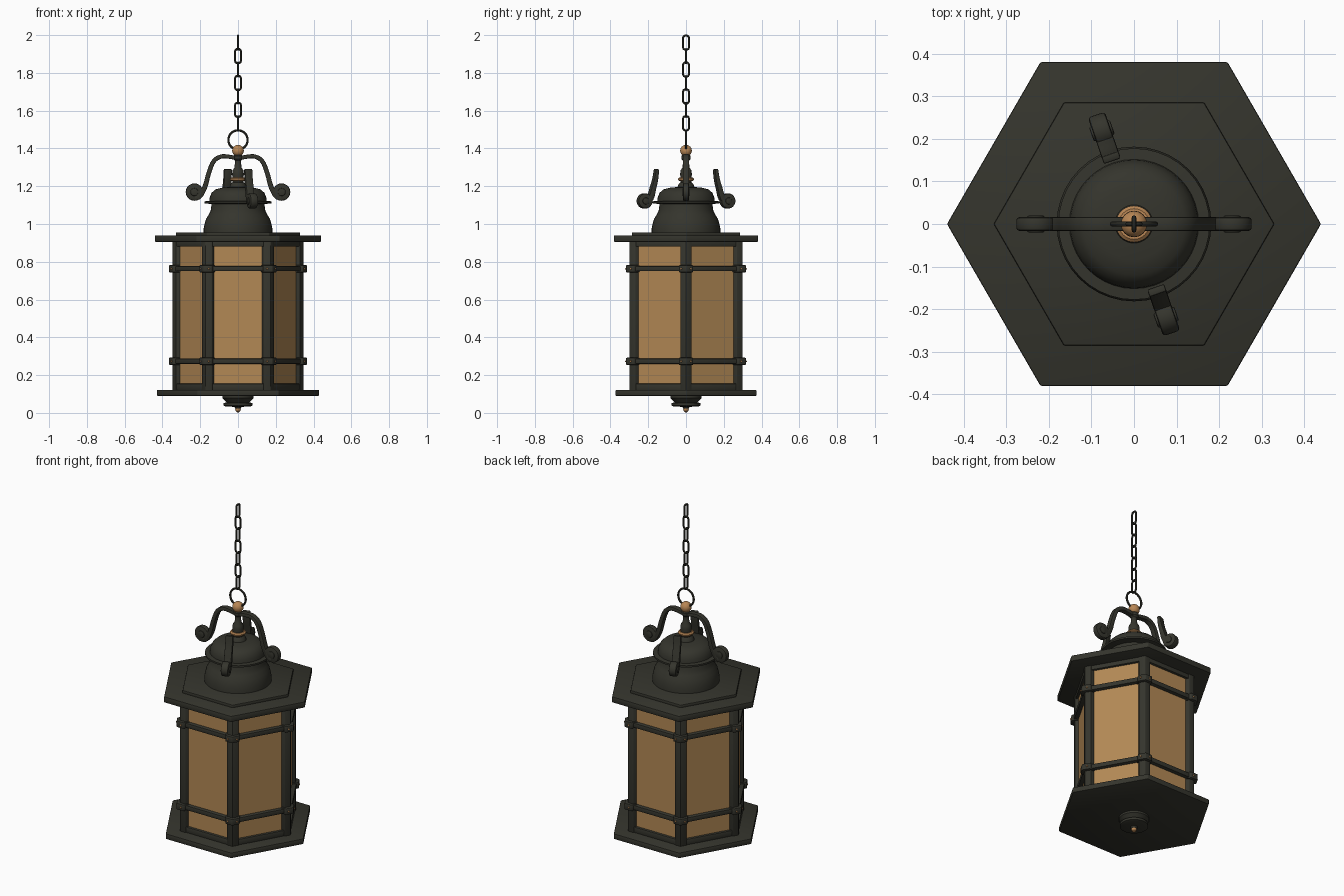
import bpy, bmesh, math
from math import sin, cos, pi, radians
from mathutils import Matrix, Vector

cube = bpy.data.objects.get("Cube")
if cube:
    bpy.data.objects.remove(cube)


def material(name, rgb):
    m = bpy.data.materials.new(name)
    m.use_nodes = True
    m.diffuse_color = (*rgb, 1)
    bsdf = m.node_tree.nodes["Principled BSDF"]
    bsdf.inputs["Base Color"].default_value = (*rgb, 1)
    bsdf.inputs["Roughness"].default_value = 0.6
    return m


IRON = material("dark_iron", (0.035, 0.035, 0.026))
GLASS = material("amber_glass", (0.45, 0.25, 0.09))
BRASS = material("brass", (0.48, 0.24, 0.09))


def finish(bm, name, mat, bevel=0.0, matrix=None):
    """Turn a bmesh into an object with smooth faces and sharp hard edges."""
    bmesh.ops.recalc_face_normals(bm, faces=bm.faces)
    if bevel:
        hard = [e for e in bm.edges if e.calc_face_angle(0) > radians(40)]
        bmesh.ops.bevel(bm, geom=hard, offset=bevel, segments=2, profile=0.5,
                        affect='EDGES', clamp_overlap=True)
    if matrix:
        bm.transform(matrix)
    for f in bm.faces:
        f.smooth = True
    for e in bm.edges:
        e.smooth = e.calc_face_angle(0) < radians(35)
    mesh = bpy.data.meshes.new(name)
    bm.to_mesh(mesh)
    bm.free()
    mesh.materials.append(mat)
    ob = bpy.data.objects.new(name, mesh)
    bpy.context.collection.objects.link(ob)
    return ob


def prism(name, outline, z0, z1, mat, bevel=0.0, matrix=None):
    """Extrude a flat outline between two heights."""
    bm = bmesh.new()
    base = bm.faces.new([bm.verts.new((x, y, z0)) for x, y in outline])
    new = bmesh.ops.extrude_face_region(bm, geom=[base])["geom"]
    bmesh.ops.translate(bm, vec=(0, 0, z1 - z0),
                        verts=[v for v in new if isinstance(v, bmesh.types.BMVert)])
    return finish(bm, name, mat, bevel, matrix)


def hexagon(r):
    return [(r * cos(k * pi / 3), r * sin(k * pi / 3)) for k in range(6)]


def lathe(name, profile, mat, steps=40):
    """Spin (radius, height) points around the vertical axis."""
    bm = bmesh.new()
    vs = [bm.verts.new((r, 0, z)) for r, z in profile]
    es = [bm.edges.new(p) for p in zip(vs, vs[1:])]
    bmesh.ops.spin(bm, geom=vs + es, cent=(0, 0, 0), axis=(0, 0, 1),
                   angle=2 * pi, steps=steps, use_duplicate=False)
    bmesh.ops.remove_doubles(bm, verts=bm.verts, dist=1e-5)
    return finish(bm, name, mat)


def ball(name, r, loc, mat):
    bm = bmesh.new()
    bmesh.ops.create_uvsphere(bm, u_segments=20, v_segments=12, radius=r,
                              matrix=Matrix.Translation(loc))
    return finish(bm, name, mat)


def loop_tube(name, path, wire, z, turn, mat, sides=8):
    """Sweep a round wire along a closed path in the xz plane."""
    bm = bmesh.new()
    n = len(path)
    rings = []
    for i, (x, h) in enumerate(path):
        t = (Vector(path[(i + 1) % n]) - Vector(path[i - 1])).normalized()
        ring = []
        for k in range(sides):
            a = 2 * pi * k / sides
            out, side = wire * cos(a), wire * sin(a)
            ring.append(bm.verts.new((x + t.y * out, side, h - t.x * out)))
        rings.append(ring)
    for i in range(n):
        a, b = rings[i], rings[(i + 1) % n]
        for k in range(sides):
            j = (k + 1) % sides
            bm.faces.new((a[k], a[j], b[j], b[k]))
    return finish(bm, name, mat, 0,
                  Matrix.Translation((0, 0, z)) @ Matrix.Rotation(turn, 4, 'Z'))


def smooth_path(pts, steps=6):
    """Catmull-Rom curve through 2D points."""
    p = [Vector(q) for q in pts]
    p = [2 * p[0] - p[1]] + p + [2 * p[-1] - p[-2]]
    out = []
    for a, b, c, d in zip(p, p[1:], p[2:], p[3:]):
        for s in range(steps):
            t = s / steps
            out.append(0.5 * (2 * b + (c - a) * t + (2 * a - 5 * b + 4 * c - d) * t * t
                              + (3 * b - a - 3 * c + d) * t ** 3))
    return out + [p[-2]]


def scroll_arm(name, pts, thick0, thick1, width, curl, curl_r, azimuth):
    """Flat curved bar ending in a rolled scroll."""
    path = smooth_path(pts)
    n = len(path) - 1
    left, right = [], []
    for i, q in enumerate(path):
        t = (path[min(i + 1, n)] - path[max(i - 1, 0)]).normalized()
        off = Vector((-t.y, t.x)) * (thick0 + (thick1 - thick0) * i / n) / 2
        left.append(q + off)
        right.append(q - off)
    # outline lies in (radius, height); tip it upright, then turn to its azimuth
    m = Matrix.Rotation(radians(azimuth), 4, 'Z') @ Matrix.Rotation(pi / 2, 4, 'X')
    prism(name, left + right[::-1], -width / 2, width / 2, IRON, 0.004, m)
    disc = [(curl[0] + curl_r * cos(a * pi / 12), curl[1] + curl_r * sin(a * pi / 12))
            for a in range(24)]
    prism(name + "_curl", disc, -width / 2, width / 2, IRON, 0.007, m)
    hub = [(curl[0] + (x - curl[0]) * 0.45, curl[1] + (y - curl[1]) * 0.45) for x, y in disc]
    prism(name + "_hub", hub, -width * 0.62, width * 0.62, IRON, 0.004, m)


# Hexagonal plates
prism("base_plate", hexagon(0.43), 0.09, 0.122, IRON, 0.004)
prism("roof_plate", hexagon(0.44), 0.905, 0.94, IRON, 0.004)
prism("roof_step", hexagon(0.33), 0.935, 0.956, IRON, 0.004)

# Glass body and horizontal rails
prism("glass_body", hexagon(0.325), 0.115, 0.91, GLASS)
for name, r, z0, z1 in (("bottom_rail", 0.342, 0.12, 0.155), ("top_rail", 0.342, 0.88, 0.91),
                        ("lower_band", 0.352, 0.26, 0.287), ("upper_band", 0.352, 0.75, 0.777)):
    prism(name, hexagon(r), z0, z1, IRON, 0.003)


def chevron(r, arm, depth):
    """Corner section that wraps a hexagon corner on the +x axis."""
    dx, dy = arm / 2, arm * cos(pi / 6)
    return [(r, 0), (r - dx, dy), (r - dx - depth, dy), (r - depth, 0),
            (r - dx - depth, -dy), (r - dx, -dy)]


# Corner posts with sleeves and studs
for k in range(6):
    turn = Matrix.Rotation(k * pi / 3, 4, 'Z')
    prism(f"corner_post_{k}", chevron(0.346, 0.035, 0.04), 0.118, 0.908, IRON, 0.002, turn)
    for label, z in (("lower", 0.273), ("upper", 0.763)):
        prism(f"{label}_sleeve_{k}", chevron(0.366, 0.044, 0.04), z - 0.019, z + 0.019,
              IRON, 0.004, turn)
        for s in (-1, 1):
            ball(f"{label}_stud", 0.005, turn @ Vector((0.352, 0.025 * s, z)), BRASS)

# Domed cap, collar and stem
lathe("dome_cap", [(0, 0.95), (0.182, 0.95), (0.182, 0.975), (0.177, 1.0), (0.17, 1.025),
                   (0.155, 1.05), (0.145, 1.07), (0.14, 1.105), (0.178, 1.11), (0.178, 1.12),
                   (0.152, 1.122), (0.15, 1.14), (0.14, 1.165), (0.12, 1.183),
                   (0.085, 1.192), (0.045, 1.196), (0.04, 1.21), (0.03, 1.22), (0, 1.22)], IRON)
lathe("stem_collar", [(0, 1.228), (0.036, 1.228), (0.043, 1.234), (0.043, 1.24),
                      (0.036, 1.246), (0, 1.246)], BRASS)
lathe("stem", [(0, 1.21), (0.03, 1.21), (0.03, 1.25), (0.031, 1.265), (0.028, 1.285),
               (0.018, 1.3), (0.016, 1.335), (0.025, 1.345), (0.025, 1.36), (0.015, 1.37),
               (0, 1.37)], IRON)
ball("stem_ball", 0.031, (0, 0, 1.388), BRASS)

# Scroll arms: a tall pair side to side, a short pair front and back
tall = [(0.0, 1.345), (0.04, 1.355), (0.09, 1.357), (0.13, 1.33), (0.156, 1.265),
        (0.174, 1.2), (0.2, 1.15), (0.23, 1.135)]
short = [(0.165, 1.29), (0.172, 1.24), (0.185, 1.19), (0.2, 1.14), (0.23, 1.1)]
for side, az in (("left", 0), ("right", 180)):
    scroll_arm(f"{side}_arm", tall, 0.02, 0.028, 0.032, (0.231, 1.169), 0.046, az)
for side, az in (("back", 109), ("front", 289)):
    scroll_arm(f"{side}_arm", short, 0.018, 0.034, 0.042, (0.232, 1.122), 0.04, az)

# Hanging ring and chain
ring = [(0.051 * cos(a * pi / 18), 0.051 * sin(a * pi / 18)) for a in range(36)]
loop_tube("hanging_ring", ring, 0.006, 1.445, 0, IRON)
link = []
for cx, cz, start in ((1, 1, 0), (-1, 1, 90), (-1, -1, 180), (1, -1, 270)):
    for step in range(5):
        a = radians(start + step * 22.5)
        link.append((cx * 0.004 + 0.011 * cos(a), cz * 0.026 + 0.011 * sin(a)))
for i in range(7):
    loop_tube(f"chain_link_{i}", link, 0.0055, 1.533 + i * 0.0712,
              pi / 2 if i % 2 == 0 else 0, IRON)

# Bottom finial
lathe("bottom_finial", [(0, 0.095), (0.082, 0.095), (0.082, 0.078), (0.07, 0.066),
                        (0.06, 0.056), (0.076, 0.052), (0.076, 0.038), (0.065, 0.034),
                        (0.02, 0.032), (0.014, 0.022), (0, 0.022)], IRON)
lathe("finial_tip", [(0, 0.034), (0.012, 0.03), (0.015, 0.02), (0.012, 0.009), (0, 0)], BRASS)
